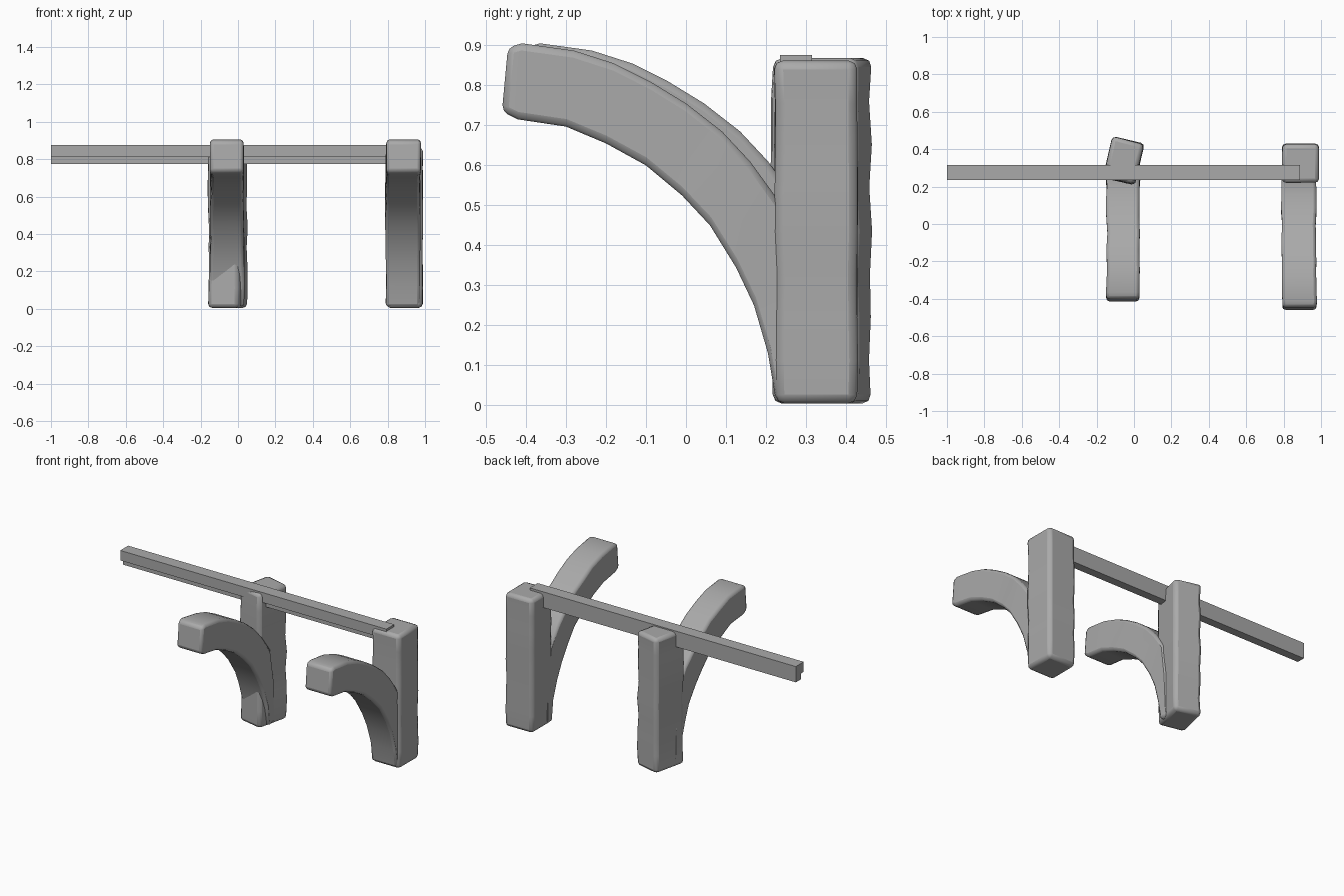
import bpy, bmesh, math, random
from mathutils import Vector, Matrix

random.seed(4)
cube = bpy.data.objects.get("Cube")
if cube:
    bpy.data.objects.remove(cube, do_unlink=True)

grey = bpy.data.materials.new("weathered grey")
grey.use_nodes = True
colour = (0.4, 0.4, 0.4, 1)
grey.diffuse_color = colour
grey.node_tree.nodes["Principled BSDF"].inputs["Base Color"].default_value = colour


def finish(name, bm, bevel=0.0, angle=40):
    bmesh.ops.recalc_face_normals(bm, faces=bm.faces)
    mesh = bpy.data.meshes.new(name)
    bm.to_mesh(mesh)
    bm.free()
    mesh.materials.append(grey)
    ob = bpy.data.objects.new(name, mesh)
    bpy.context.collection.objects.link(ob)
    bpy.context.view_layer.objects.active = ob
    ob.select_set(True)
    if bevel:
        mod = ob.modifiers.new("worn edges", "BEVEL")
        mod.width = bevel
        mod.segments = 2
        mod.limit_method = "ANGLE"
        mod.angle_limit = math.radians(50)
    bpy.ops.object.shade_smooth_by_angle(angle=math.radians(angle))
    ob.select_set(False)
    return ob


def loft(name, rings, bevel=0.0, angle=40):
    """Skin a list of equal-length rings and cap both ends."""
    bm = bmesh.new()
    loops = [[bm.verts.new(p) for p in ring] for ring in rings]
    n = len(loops[0])
    for a, b in zip(loops, loops[1:]):
        for i in range(n):
            j = (i + 1) % n
            bm.faces.new((a[i], a[j], b[j], b[i]))
    bm.faces.new(loops[0])
    bm.faces.new(loops[-1])
    return finish(name, bm, bevel, angle)


def post(name, centre, size, turn, top, wobble):
    """Rough hewn square post with slightly uneven edges."""
    spin = Matrix.Rotation(math.radians(turn), 3, "Z")
    rings = []
    steps = 9
    for k in range(steps):
        z = 0.005 + (top - 0.005) * k / (steps - 1)
        ring = []
        for sx, sy in ((-1, -1), (1, -1), (1, 1), (-1, 1)):
            half = Vector((sx * size[0] / 2, sy * size[1] / 2, 0))
            half *= 1 + random.uniform(-wobble, wobble)
            ring.append(spin @ half + Vector((*centre, z)))
        rings.append(ring)
    return loft(name, rings, 0.022)


# Curved brace outlines as (y, z), tip to foot
outer = [(-0.445, 0.895), (-0.41, 0.905), (-0.28, 0.887), (-0.18, 0.855), (-0.09, 0.81),
         (0.0, 0.755), (0.09, 0.685), (0.16, 0.61), (0.24, 0.5), (0.27, 0.3), (0.28, 0.02)]
inner = [(-0.46, 0.735), (-0.42, 0.715), (-0.3, 0.697), (-0.2, 0.655), (-0.1, 0.6),
         (-0.01, 0.525), (0.06, 0.45), (0.125, 0.345), (0.17, 0.25), (0.205, 0.13), (0.225, 0.01)]


def brace(name, x0, x1, shift, wobble):
    rings = []
    for (yo, zo), (yi, zi) in zip(outer, inner):
        a = x0 + random.uniform(-wobble, wobble)
        b = x1 + random.uniform(-wobble, wobble)
        rings.append([(a, yi + shift, zi), (b, yi + shift, zi),
                      (b, yo + shift, zo), (a, yo + shift, zo)])
    return loft(name, rings, 0.016)


# Two supports, the middle one twisted on its axis
post("left_post", (0.89, 0.325), (0.196, 0.206), 0, 0.862, 0.025)
brace("left_brace", 0.79, 0.975, 0, 0.004)
post("middle_post", (-0.055, 0.338), (0.172, 0.222), -13, 0.868, 0.04)
brace("middle_brace", -0.146, 0.032, 0.045, 0.004)

# Rail with a rebate along its lower front edge
section = [(0.235, 0.876), (0.315, 0.876), (0.315, 0.775),
           (0.262, 0.775), (0.262, 0.812), (0.235, 0.812)]
loft("rail", [[(x, y, z) for y, z in section] for x in (-1, 0.888)], 0, 20)
